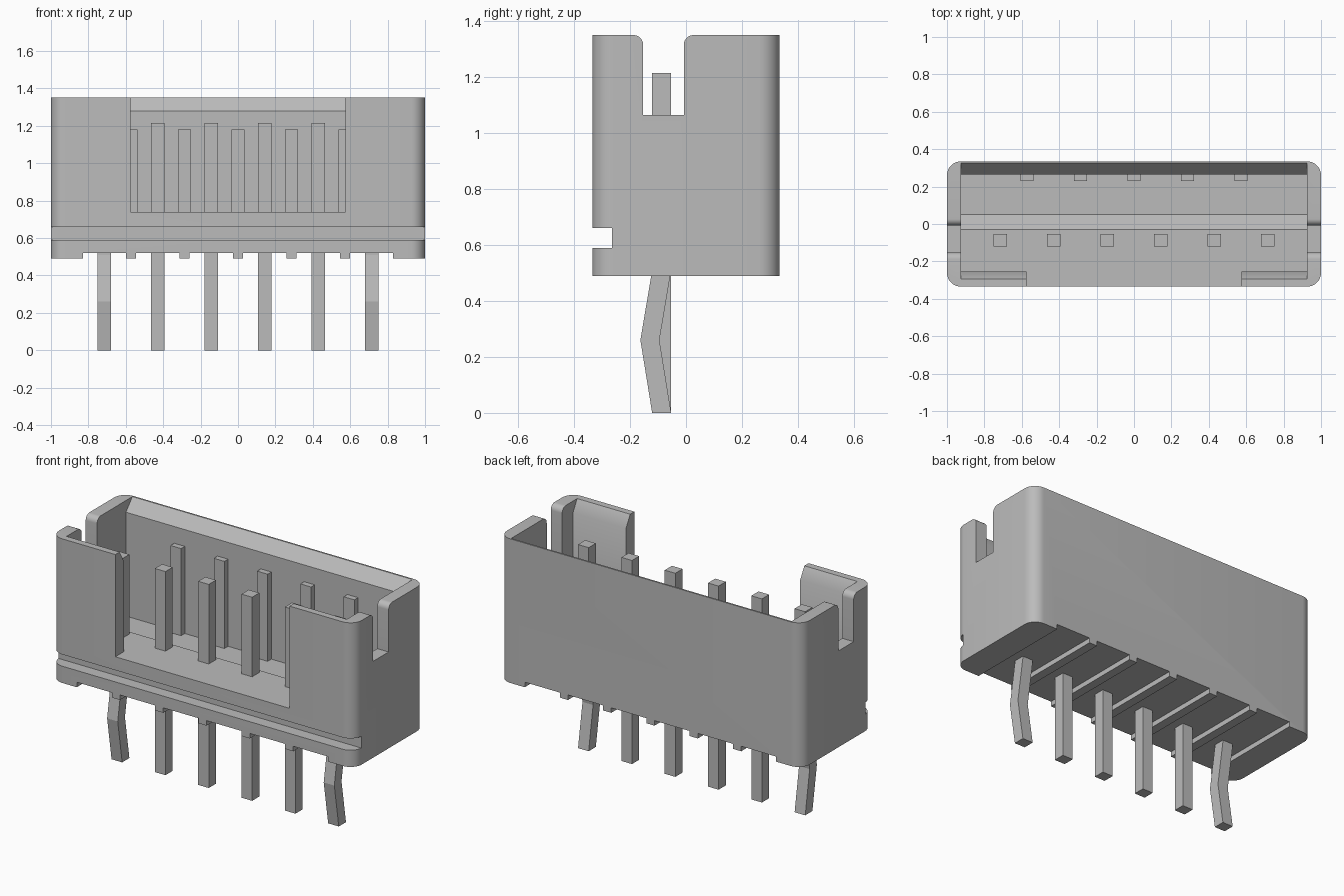
import bpy, bmesh, math
from mathutils import Vector

cube = bpy.data.objects.get("Cube")
if cube:
    bpy.data.objects.remove(cube, do_unlink=True)

grey = bpy.data.materials.new("plain_grey")
grey.use_nodes = True
grey.diffuse_color = (0.5, 0.5, 0.5, 1)
grey.node_tree.nodes["Principled BSDF"].inputs["Base Color"].default_value = (0.5, 0.5, 0.5, 1)


def prism(name, outline, axis, start, end):
    """Extrude a 2D outline: axis 'x' takes (y, z) points, axis 'z' takes (x, y)."""
    def place(p, t):
        return (t, p[0], p[1]) if axis == 'x' else (p[0], p[1], t)
    bm = bmesh.new()
    base = bm.faces.new([bm.verts.new(place(p, start)) for p in outline])
    grown = bmesh.ops.extrude_face_region(bm, geom=[base])["geom"]
    shift = Vector(place((0, 0), end - start))
    bmesh.ops.translate(bm, vec=shift, verts=[g for g in grown if isinstance(g, bmesh.types.BMVert)])
    bmesh.ops.recalc_face_normals(bm, faces=bm.faces[:])
    mesh = bpy.data.meshes.new(name)
    bm.to_mesh(mesh)
    bm.free()
    mesh.materials.append(grey)
    obj = bpy.data.objects.new(name, mesh)
    bpy.context.collection.objects.link(obj)
    return obj


def box(name, x, y, z):
    return prism(name, [(y[0], z[0]), (y[1], z[0]), (y[1], z[1]), (y[0], z[1])], 'x', *x)


def arc(cx, cy, r, a0, a1, steps=8):
    angles = [math.radians(a0 + (a1 - a0) * i / steps) for i in range(steps + 1)]
    return [(cx + r * math.cos(a), cy + r * math.sin(a)) for a in angles]


def cut(target, cutter):
    cutter.hide_render = True
    mod = target.modifiers.new("cut", 'BOOLEAN')
    mod.operation = 'DIFFERENCE'
    mod.solver = 'EXACT'
    mod.object = cutter
    bpy.context.view_layer.objects.active = target
    bpy.ops.object.modifier_apply(modifier=mod.name)
    bpy.data.objects.remove(cutter, do_unlink=True)


# Housing block with rounded vertical corners
W, D, R = 1.0, 0.335, 0.075
BOTTOM, TOP = 0.49, 1.35
outline = []
for sx, sy, a in ((1, 1, 0), (-1, 1, 90), (-1, -1, 180), (1, -1, 270)):
    outline += arc(sx * (W - R), sy * (D - R), R, a, a + 90)
housing = prism("housing", outline, 'z', BOTTOM, TOP)

# Cavity with stepped floor and chamfered rim
cut(housing, prism("cavity_cutter", [
    (-0.255, 0.74), (-0.03, 0.74), (0.05, 0.66), (0.265, 0.66), (0.265, 1.28),
    (0.325, TOP), (0.325, 1.5), (-0.295, 1.5), (-0.295, TOP), (-0.255, 1.28)],
    'x', -0.925, 0.925))

# Front window
cut(housing, box("window_cutter", (-0.575, 0.575), (-0.5, -0.2), (0.74, 1.5)))

# Side slots with rounded mouths
r = 0.035
slot = [(-0.153, 1.065), (-0.008, 1.065)]
slot += arc(-0.008 + r, TOP - r, r, 180, 90)
slot += [(-0.008 + r, 1.5), (-0.153 - r, 1.5)]
slot += arc(-0.153 - r, TOP - r, r, 90, 0)
for side in (-1, 1):
    cut(housing, prism("slot_cutter", slot, 'x', side * 0.85, side * 1.2))

# Groove along the lower front
cut(housing, box("groove_cutter", (-1.2, 1.2), (-0.5, -0.265), (0.59, 0.66)))

# Recesses under the base, leaving thin ridges between them
PITCH = 0.286
ridges = [i * PITCH for i in range(-2, 3)]
starts = [-0.83] + [x + 0.027 for x in ridges]
ends = [x - 0.027 for x in ridges] + [0.83]
for a, b in zip(starts, ends):
    cut(housing, box("recess_cutter", (a, b), (-0.5, 0.5), (0.4, 0.52)))

bpy.ops.object.select_all(action='DESELECT')
housing.select_set(True)
bpy.context.view_layer.objects.active = housing
bpy.ops.object.shade_smooth_by_angle(angle=math.radians(30))

# Ribs on the inside of the back wall
for i, x in enumerate(ridges):
    box(f"back_rib_{i + 1}", (x - 0.035, x + 0.035), (0.23, 0.27), (0.655, 1.18))

# Contact pins, the outermost pair kinked below the housing
for i in range(6):
    x = (i - 2.5) * PITCH
    bend = 0.042 if i in (0, 5) else 0
    side = [(-0.121, 0), (-0.053, 0)]
    if bend:
        side += [(-0.053 - bend, 0.26)]
    side += [(-0.053, 0.51), (-0.053, 1.215), (-0.121, 1.215), (-0.121, 0.51)]
    if bend:
        side += [(-0.121 - bend, 0.26)]
    prism(f"pin_{i + 1}", side, 'x', x - 0.035, x + 0.035)
